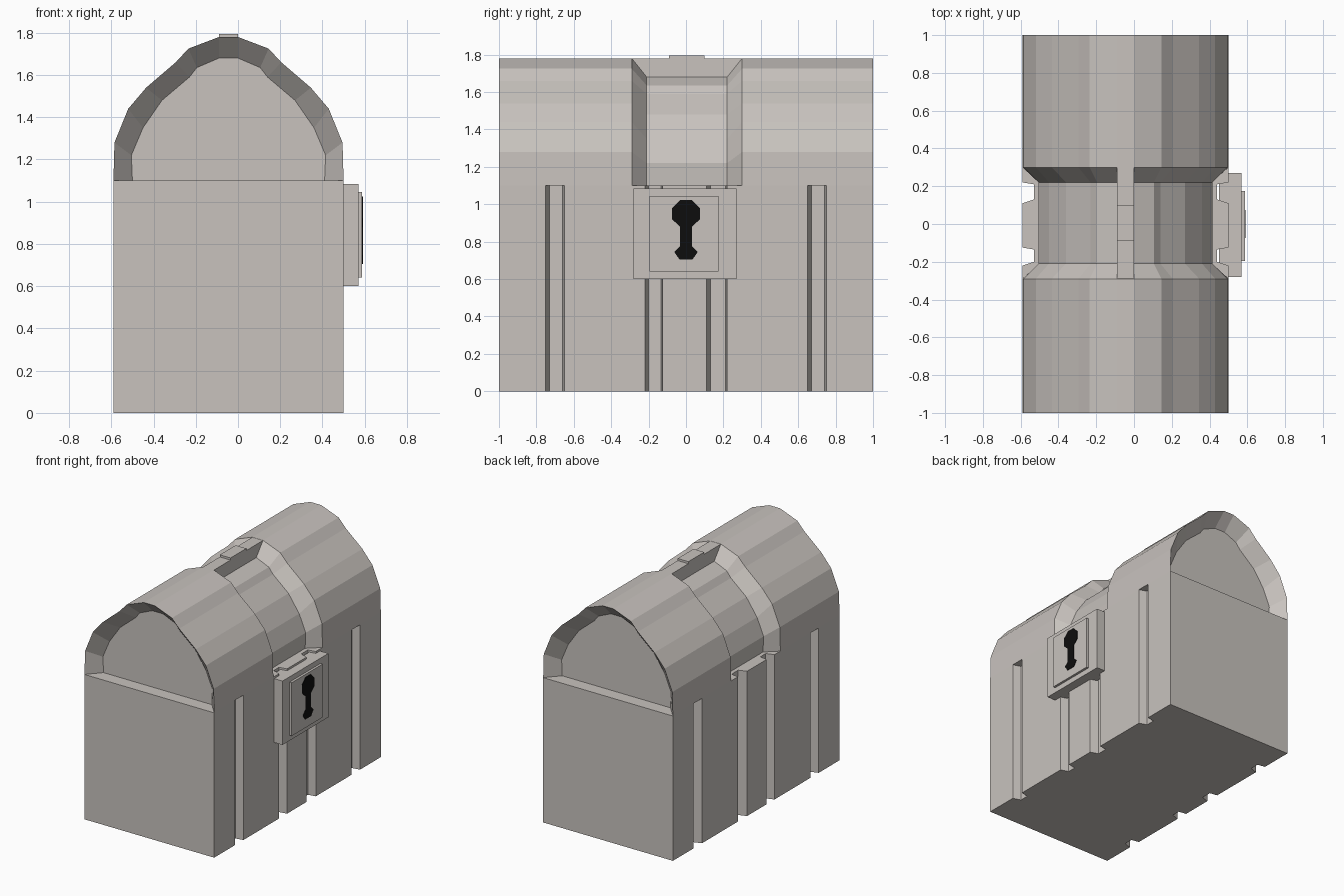
import bpy, bmesh, math

if "Cube" in bpy.data.objects:
    bpy.data.objects.remove(bpy.data.objects["Cube"])

CX = -0.045  # centre line of the chest body


def material(name, col):
    m = bpy.data.materials.new(name)
    m.diffuse_color = (*col, 1)
    m.use_nodes = True
    m.node_tree.nodes["Principled BSDF"].inputs["Base Color"].default_value = m.diffuse_color
    return m


STONE = material("warm grey", (0.58, 0.545, 0.515))
BLACK = material("black", (0.004, 0.004, 0.004))


def loft(name, rings, mat):
    """Join closed rings of equal point count and cap both ends."""
    bm = bmesh.new()
    loops = [[bm.verts.new(p) for p in r] for r in rings]
    n = len(loops[0])
    for a, b in zip(loops, loops[1:]):
        for i in range(n):
            j = (i + 1) % n
            bm.faces.new((a[i], a[j], b[j], b[i]))
    bm.faces.new(loops[0][::-1])
    bm.faces.new(loops[-1])
    bmesh.ops.recalc_face_normals(bm, faces=bm.faces[:])
    me = bpy.data.meshes.new(name)
    bm.to_mesh(me)
    bm.free()
    me.materials.append(mat)
    ob = bpy.data.objects.new(name, me)
    bpy.context.collection.objects.link(ob)
    return ob


def box(name, x, y, z, mat):
    r = [(x[0], y[0]), (x[1], y[0]), (x[1], y[1]), (x[0], y[1])]
    return loft(name, [[(*p, h) for p in r] for h in z], mat)


# Body: plan outline with vertical grooves on both long sides
W, D = 0.545, 0.06
side = [(W, -1)]
for a, b in ((-0.75, -0.65), (-0.22, -0.125), (0.11, 0.22), (0.65, 0.75)):
    side += [(W, a), (W - D, a + 0.02), (W - D, b - 0.01), (W, b)]
side.append((W, 1))
plan = [(CX + w, y) for w, y in side] + [(CX - w, y) for w, y in reversed(side)]
loft("body", [[(x, y, z) for x, y in plan] for z in (0, 1.1)], STONE)

# Lid: faceted arch, funnelled in at the ends and around the middle band
outer = [(0.545, 1.1), (0.54, 1.28), (0.475, 1.44), (0.39, 1.54),
         (0.25, 1.66), (0.19, 1.725), (0.045, 1.78)]
inner = [(0.455, 1.1), (0.46, 1.22), (0.405, 1.35), (0.315, 1.48),
         (0.185, 1.59), (0.15, 1.635), (0.045, 1.68)]


def arch(half, y):
    pts = half + [(-w, z) for w, z in reversed(half)]
    return [(CX + w, y, z) for w, z in pts]


stations = [(inner, -0.9), (outer, -1), (outer, -0.29), (inner, -0.21),
            (inner, 0.22), (outer, 0.3), (outer, 1), (inner, 0.9)]
loft("lid", [arch(h, y) for h, y in stations], STONE)

# Ridge bridging the band, with a small plate on top
box("ridge_bridge", (-0.09, 0), (-0.295, 0.305), (1.62, 1.779), STONE)
box("ridge_plate", (-0.09, 0), (-0.09, 0.1), (1.77, 1.795), STONE)

# Lock on the right side
box("lock_plate", (0.45, 0.57), (-0.28, 0.27), (0.6, 1.085), STONE)
box("lock_front", (0.56, 0.588), (-0.195, 0.175), (0.64, 1.045), STONE)

# Keyhole: octagonal head, narrow shaft, flared foot
half = [(0.08 * math.cos(math.radians(t)), 0.95 + 0.08 * math.sin(math.radians(t)))
        for t in (67.5, 22.5, -22.5)]
half += [(0.032, 0.88), (0.032, 0.775), (0.063, 0.745), (0.035, 0.705)]
key = half + [(-y, z) for y, z in reversed(half)]
loft("keyhole", [[(x, y, z) for y, z in key] for x in (0.586, 0.591)], BLACK)
